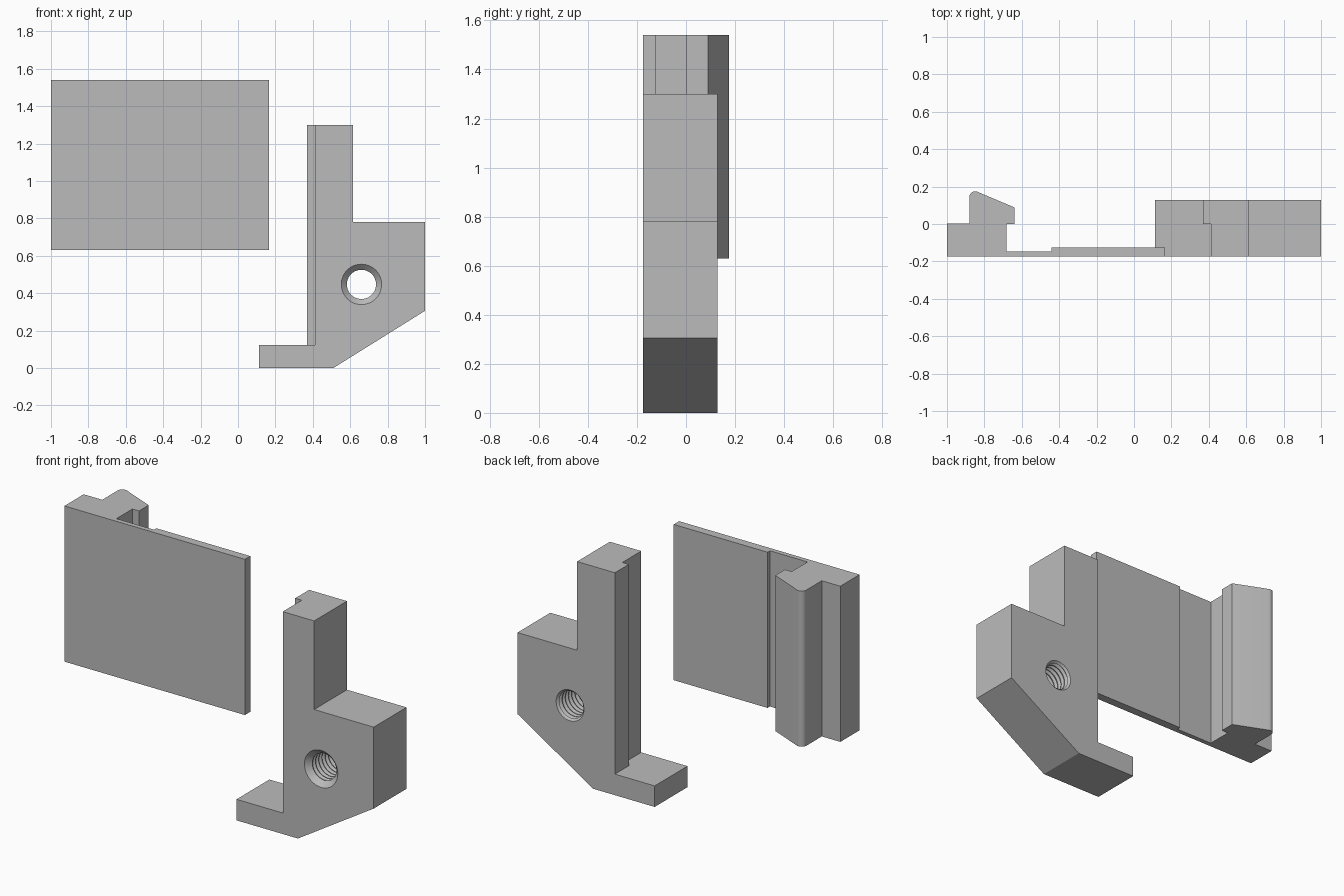
import bpy, bmesh, math

cube = bpy.data.objects.get("Cube")
if cube:
    bpy.data.objects.remove(cube, do_unlink=True)

grey = bpy.data.materials.new("plain_grey")
grey.use_nodes = True
colour = (0.5, 0.5, 0.5, 1)
grey.diffuse_color = colour
grey.node_tree.nodes["Principled BSDF"].inputs["Base Color"].default_value = colour


def add_object(name, bm):
    bmesh.ops.recalc_face_normals(bm, faces=bm.faces)
    mesh = bpy.data.meshes.new(name)
    bm.to_mesh(mesh)
    bm.free()
    mesh.materials.append(grey)
    obj = bpy.data.objects.new(name, mesh)
    bpy.context.collection.objects.link(obj)
    return obj


def extrude(name, points, depth):
    """Extrude a closed 3D outline along the vector depth."""
    bm = bmesh.new()
    face = bm.faces.new([bm.verts.new(p) for p in points])
    new = bmesh.ops.extrude_face_region(bm, geom=[face])["geom"]
    verts = [g for g in new if isinstance(g, bmesh.types.BMVert)]
    bmesh.ops.translate(bm, verts=verts, vec=depth)
    return add_object(name, bm)


def lathe_y(name, profile, cx, cz, sides=48):
    """Closed solid turned about an axis along y; profile is (radius, y)."""
    bm = bmesh.new()
    rings = []
    for r, y in profile:
        turn = [2 * math.pi * i / sides for i in range(sides)]
        rings.append([bm.verts.new((cx + r * math.cos(a), y, cz + r * math.sin(a))) for a in turn])
    for a, b in zip(rings, rings[1:]):
        for i in range(sides):
            j = (i + 1) % sides
            bm.faces.new((a[i], a[j], b[j], b[i]))
    bm.faces.new(rings[0])
    bm.faces.new(rings[-1])
    return add_object(name, bm)


def cut(obj, cutter):
    mod = obj.modifiers.new("cut", "BOOLEAN")
    mod.operation = "DIFFERENCE"
    mod.solver = "EXACT"
    mod.object = cutter
    bpy.context.view_layer.objects.active = obj
    bpy.ops.object.modifier_apply(modifier=mod.name)
    bpy.data.objects.remove(cutter, do_unlink=True)


def smooth(obj):
    bpy.ops.object.select_all(action="DESELECT")
    obj.select_set(True)
    bpy.context.view_layer.objects.active = obj
    bpy.ops.object.shade_smooth_by_angle(angle=math.radians(20))


# Clip plate: thin panel with a hooked rib, rounded at the hook tip
front = -0.175
outline = [(-1, front), (0.167, front), (0.167, -0.125), (-0.44, -0.125),
           (-0.44, -0.147), (-0.683, -0.147), (-0.683, 0), (-0.64, 0), (-0.64, 0.089)]
for i in range(9):
    a = math.radians(67 + (180 - 67) * i / 8)
    outline.append((-0.85 + 0.03 * math.cos(a), 0.145 + 0.03 * math.sin(a)))
outline += [(-0.88, 0.003), (-1, 0.003)]
plate = extrude("clip_plate", [(x, y, 0.63) for x, y in outline], (0, 0, 0.91))
smooth(plate)

# Bracket: upright post, side block with sloped underside, and foot
back = 0.128
shape = [(0.113, 0), (0.51, 0), (1, 0.306), (1, 0.782), (0.615, 0.782),
         (0.615, 1.3), (0.37, 1.3), (0.37, 0.123), (0.113, 0.123)]
bracket = extrude("bracket", [(x, front, z) for x, z in shape], (0, back - front, 0))

# Rebate along the front edge of the post
rebate = [(0.3, -0.3, 0.123), (0.412, -0.3, 0.123), (0.412, 0, 0.123), (0.3, 0, 0.123)]
cut(bracket, extrude("rebate_cutter", rebate, (0, 0, 1.5)))

# Threaded through hole with a wide front chamfer and a small back one
minor, major, pitch = 0.078, 0.092, 0.029
start, end = front + 0.03, back - 0.012
bore = [(0.118, front - 0.01), (minor, start)]
turns = int((end - start) / pitch)
for k in range(turns):
    y = start + k * pitch
    bore += [(minor, y + 0.004), (major, y + pitch * 0.5), (major, y + pitch * 0.62),
             (minor, y + pitch)]
bore += [(minor, end), (0.1, back + 0.01)]
cut(bracket, lathe_y("bore_cutter", bore, 0.66, 0.447))
smooth(bracket)
